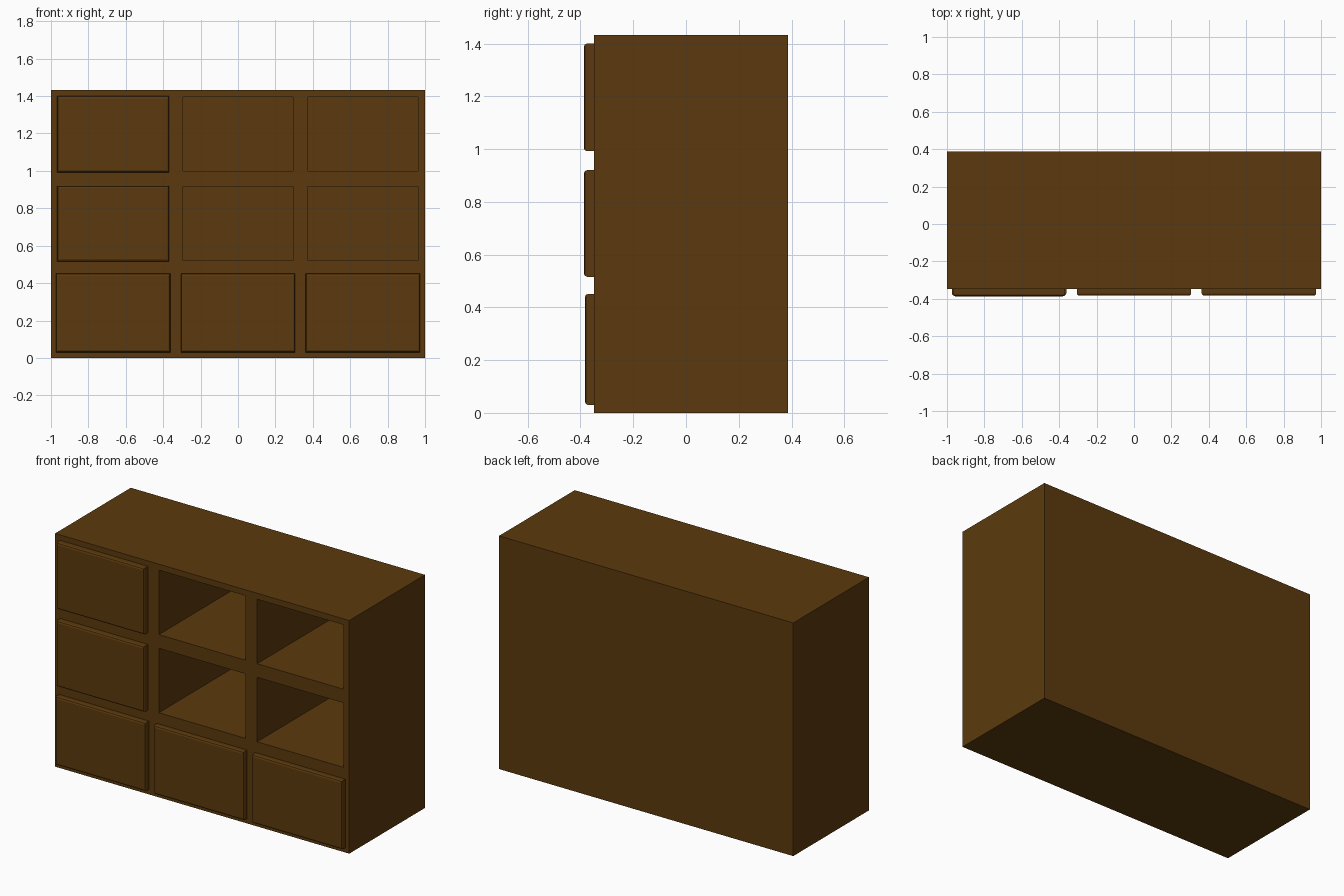
import bpy, bmesh

if "Cube" in bpy.data.objects:
    bpy.data.objects.remove(bpy.data.objects["Cube"])

wood = bpy.data.materials.new("brown_wood")
wood.diffuse_color = (0.107, 0.042, 0.0044, 1)
wood.use_nodes = True
wood.node_tree.nodes["Principled BSDF"].inputs["Base Color"].default_value = wood.diffuse_color


def box(name, x, y, z, bevel=0.0):
    """Box from (min, max) ranges; bevel rounds the edges of the front face."""
    bm = bmesh.new()
    bmesh.ops.create_cube(bm, size=1)
    for v in bm.verts:
        v.co = [r[0] if c < 0 else r[1] for c, r in zip(v.co, (x, y, z))]
    if bevel:
        edges = [e for e in bm.edges if all(v.co.y < y[0] + 1e-5 for v in e.verts)]
        bmesh.ops.bevel(bm, geom=edges, offset=bevel, segments=2,
                        profile=0.5, affect='EDGES')
    me = bpy.data.meshes.new(name)
    bm.to_mesh(me)
    bm.free()
    me.materials.append(wood)
    ob = bpy.data.objects.new(name, me)
    bpy.context.collection.objects.link(ob)
    return ob


FRONT, BACK = -0.348, 0.387
COLUMNS = (-0.668, 0.0, 0.668)

# Cabinet body
cabinet = box("cabinet", (-1, 1), (FRONT, BACK), (0, 1.433))

# Four open cubbies cut into the body
for row, z in (("upper", (1.0, 1.396)), ("middle", (0.52, 0.916))):
    for col, cx in zip(("centre", "right"), COLUMNS[1:]):
        cutter = box(f"{row}_{col}_cubby_cutter", (cx - 0.294, cx + 0.294),
                     (FRONT - 0.1, 0.352), z)
        cutter.hide_render = True
        cutter.hide_set(True)
        cut = cabinet.modifiers.new(f"{row}_{col}_cubby", 'BOOLEAN')
        cut.operation = 'DIFFERENCE'
        cut.solver = 'EXACT'
        cut.object = cutter

# Drawer fronts in the left column
for row, z in (("upper", (0.992, 1.4)), ("middle", (0.516, 0.92))):
    cx = COLUMNS[0]
    box(f"{row}_drawer", (cx - 0.299, cx + 0.299), (-0.387, FRONT), z, 0.012)

# Wider drawer fronts along the bottom row
for col, cx in zip(("left", "centre", "right"), COLUMNS):
    box(f"bottom_{col}_drawer", (cx - 0.306, cx + 0.306), (-0.383, FRONT),
        (0.03, 0.451), 0.012)
